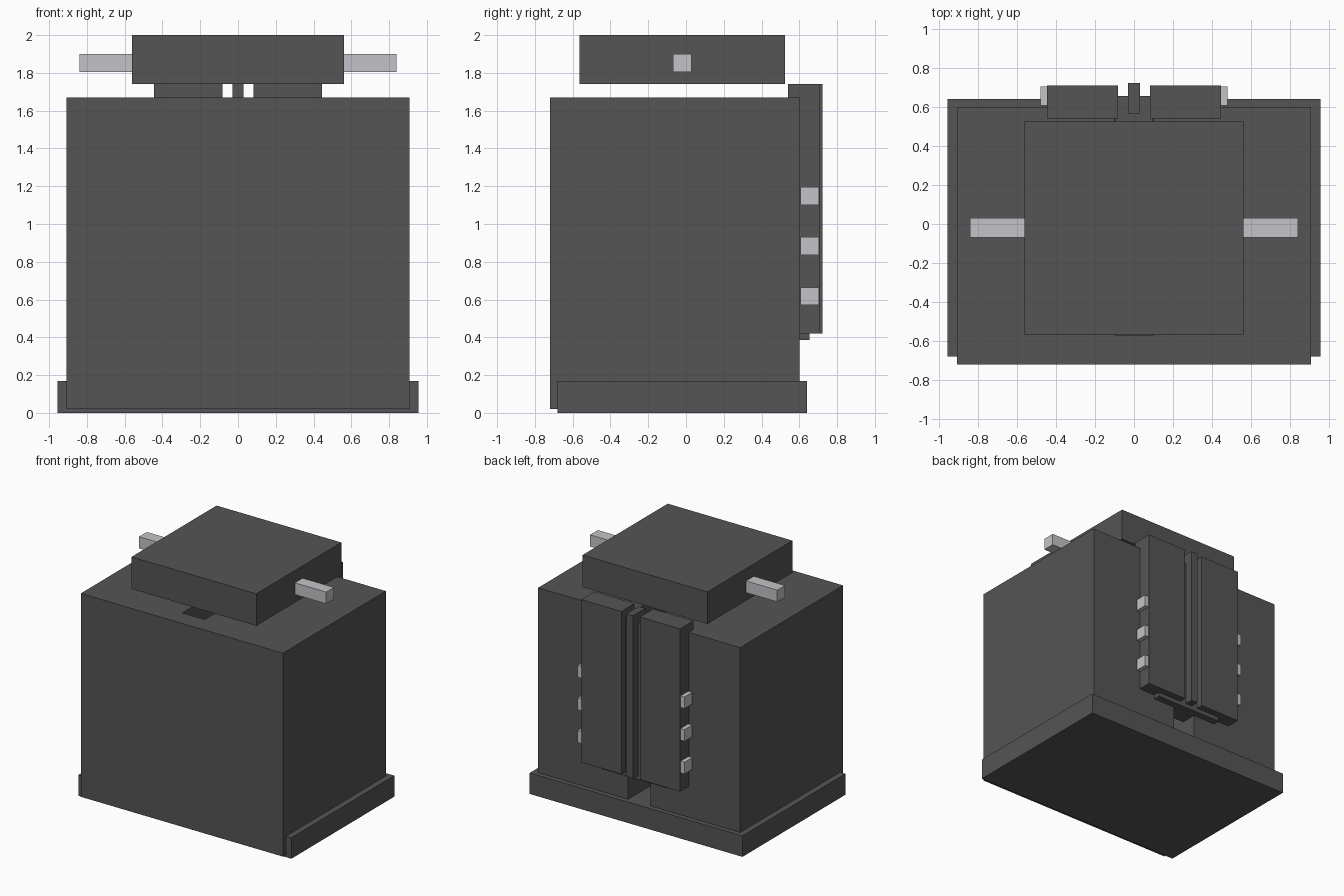
import bpy, bmesh

cube = bpy.data.objects.get("Cube")
if cube:
    bpy.data.objects.remove(cube, do_unlink=True)


def material(name, colour):
    m = bpy.data.materials.new(name)
    m.use_nodes = True
    m.diffuse_color = colour
    m.node_tree.nodes["Principled BSDF"].inputs["Base Color"].default_value = colour
    return m


dark = material("dark_grey", (0.09, 0.09, 0.093, 1))
light = material("light_grey", (0.55, 0.55, 0.58, 1))


def prism(name, outline, z, mat):
    """Extrude a plan outline between two heights."""
    bm = bmesh.new()
    face = bm.faces.new([bm.verts.new((x, y, z[0])) for x, y in outline])
    top = bmesh.ops.extrude_face_region(bm, geom=[face])["geom"]
    bmesh.ops.translate(bm, vec=(0, 0, z[1] - z[0]),
                        verts=[v for v in top if isinstance(v, bmesh.types.BMVert)])
    bmesh.ops.recalc_face_normals(bm, faces=bm.faces)
    mesh = bpy.data.meshes.new(name)
    bm.to_mesh(mesh)
    bm.free()
    mesh.materials.append(mat)
    ob = bpy.data.objects.new(name, mesh)
    bpy.context.collection.objects.link(ob)
    return ob


def box(name, x, y, z, mat=dark):
    return prism(name, [(x[0], y[0]), (x[1], y[0]), (x[1], y[1]), (x[0], y[1])], z, mat)


# Base tray and main body, with a slot open at the back and top
box("base", (-0.955, 0.955), (-0.68, 0.64), (0, 0.17))
half = [(0.907, -0.72), (0.907, 0.6), (0.1, 0.6), (0.1, -0.57)]
prism("body", half + [(-x, y) for x, y in reversed(half)], (0.02, 1.67), dark)

# Floating head with a cross bar
box("head", (-0.56, 0.56), (-0.565, 0.525), (1.74, 2.0))
for side, s in (("left", 1), ("right", -1)):
    def span(a, b):
        return sorted((s * a, s * b))
    box(side + "_head_bar", span(0.54, 0.84), (-0.07, 0.03), (1.805, 1.9), light)

    # Back panel with three side knobs
    box(side + "_back_panel", span(0.083, 0.445), (0.54, 0.71), (0.42, 1.74))
    for i in range(3):
        z = 0.57 + 0.265 * i
        box(f"{side}_knob_{i + 1}", span(0.42, 0.48), (0.606, 0.705), (z, z + 0.095), light)

# Rail that slides in the slot, its mounting plate and the centre ridge
box("slot_rail", (-0.098, 0.098), (0.47, 0.62), (0.385, 1.66))
box("mounting_plate", (-0.3, 0.3), (0.59, 0.655), (0.385, 1.66))
box("centre_ridge", (-0.03, 0.03), (0.565, 0.722), (0.42, 1.74))
